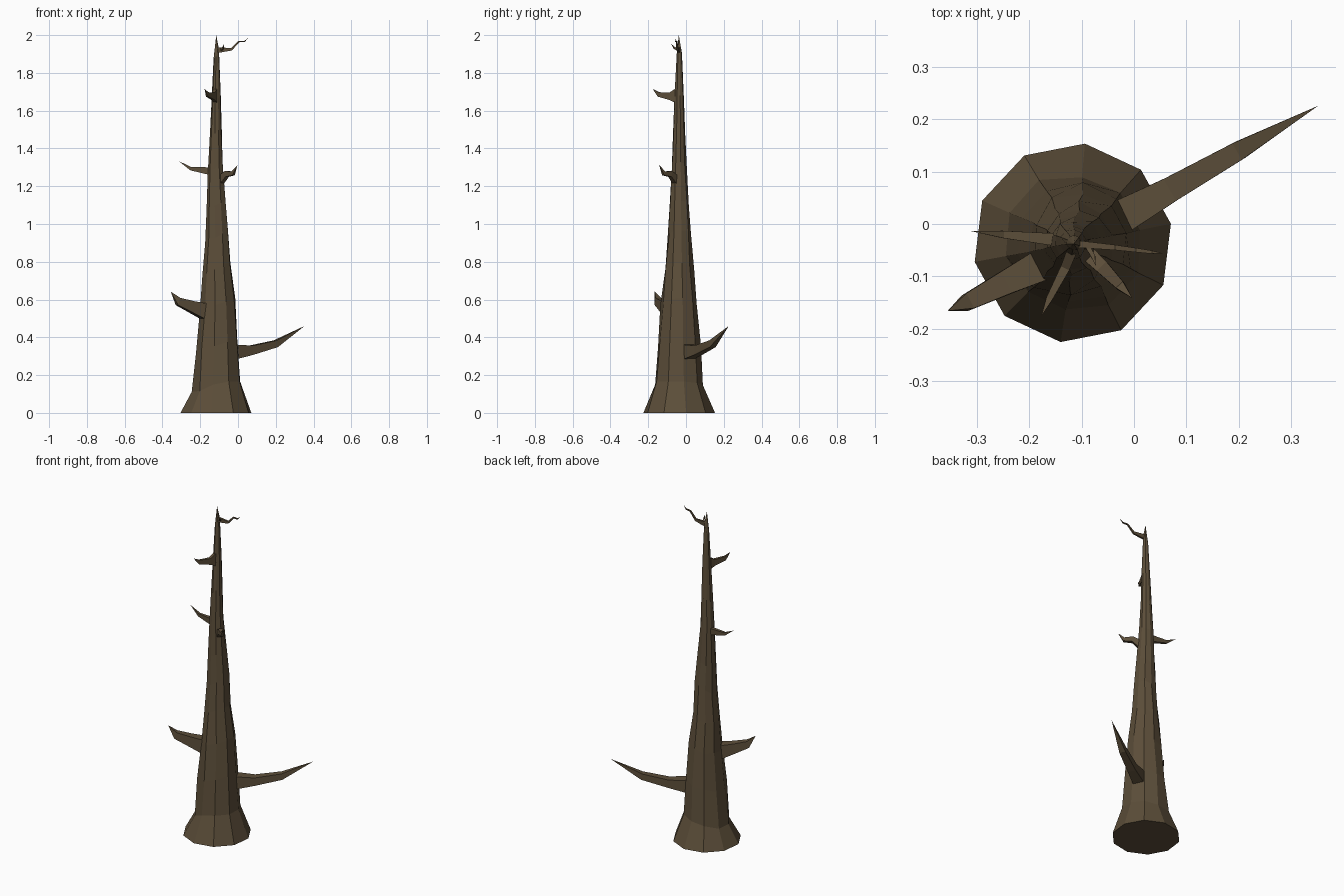
import bpy, bmesh, math, random
from mathutils import Vector

random.seed(4)
cube = bpy.data.objects.get("Cube")
if cube:
    bpy.data.objects.remove(cube, do_unlink=True)

bark = bpy.data.materials.new("dark_brown_bark")
bark.use_nodes = True
color = (0.108, 0.077, 0.042, 1)
bark.diffuse_color = color
bark.node_tree.nodes["Principled BSDF"].inputs["Base Color"].default_value = color


def loft(name, rings, tip):
    """Flat-shaded skin over rings of points, closed by a base cap and a pointed tip."""
    bm = bmesh.new()
    loops = [[bm.verts.new(p) for p in ring] for ring in rings]
    n = len(loops[0])
    end = bm.verts.new(tip)
    bm.faces.new(loops[0][::-1])
    for i in range(n):
        j = (i + 1) % n
        for low, high in zip(loops, loops[1:]):
            bm.faces.new((low[i], low[j], high[j], high[i]))
        bm.faces.new((loops[-1][i], loops[-1][j], end))
    bmesh.ops.recalc_face_normals(bm, faces=bm.faces)
    mesh = bpy.data.meshes.new(name)
    bm.to_mesh(mesh)
    bm.free()
    mesh.materials.append(bark)
    obj = bpy.data.objects.new(name, mesh)
    bpy.context.collection.objects.link(obj)
    return obj


# Trunk: ten-sided, flared foot, slightly wandering taper (height, centre x, radius)
SIDES = 10
PROFILE = [(0, -0.117, 0.191), (0.145, -0.115, 0.132), (0.36, -0.112, 0.112),
           (0.58, -0.109, 0.096), (0.76, -0.115, 0.077), (0.94, -0.112, 0.063),
           (1.1, -0.117, 0.053), (1.3, -0.121, 0.041), (1.48, -0.119, 0.032),
           (1.66, -0.117, 0.025), (1.9, -0.115, 0.014)]
rings = []
for z, cx, r in PROFILE:
    ring = []
    for k in range(SIDES):
        a = math.radians(11 + 36 * k)
        wobble = 0 if z == 0 else random.uniform(-0.05, 0.05)
        rise = 0 if z == 0 else 0.03 * math.cos(a) + random.uniform(-0.01, 0.01)
        rr = r * (1 + wobble)
        ring.append((cx + rr * math.cos(a), -0.036 + rr * math.sin(a), z + rise))
    rings.append(ring)
loft("trunk", rings, (-0.115, -0.038, 2.0))


def branch(name, stations, tip):
    """Four-sided tapering branch; each station is x, y, z, half width, half height."""
    points = [Vector(s[:3]) for s in stations] + [Vector(tip)]
    rings = []
    for i, s in enumerate(stations):
        along = points[i + 1] - points[max(i - 1, 0)]
        side = Vector((-along.y, along.x, 0)).normalized() * s[3]
        # The cross-section leans partly with the direction of growth
        up = Vector((0, 0, 1))
        if i:
            up = (up + along.cross(Vector((-along.y, along.x, 0))).normalized()).normalized()
        up *= s[4]
        p = points[i]
        rings.append([p - side - up, p + side - up, p + side + up, p - side + up])
    return loft(name, rings, tip)


branch("low_left_branch",
       [(-0.02, 0.016, 0.323, 0.032, 0.038), (0.07, 0.066, 0.332, 0.024, 0.024),
        (0.2, 0.14, 0.366, 0.018, 0.018)], (0.352, 0.226, 0.46))
branch("low_right_branch",
       [(-0.18, -0.08, 0.537, 0.03, 0.043), (-0.247, -0.113, 0.562, 0.023, 0.03),
        (-0.318, -0.149, 0.59, 0.016, 0.02)], (-0.356, -0.166, 0.642))
branch("middle_right_branch",
       [(-0.15, -0.03, 1.28, 0.012, 0.02), (-0.25, -0.02, 1.293, 0.007, 0.009)],
       (-0.314, -0.013, 1.333))
branch("middle_left_branch",
       [(-0.095, -0.05, 1.225, 0.015, 0.028), (-0.06, -0.083, 1.265, 0.013, 0.015),
        (-0.026, -0.118, 1.268, 0.009, 0.011)], (-0.003, -0.142, 1.312))
branch("upper_front_branch",
       [(-0.116, -0.045, 1.68, 0.01, 0.042), (-0.132, -0.085, 1.676, 0.009, 0.019),
        (-0.163, -0.145, 1.686, 0.006, 0.012)], (-0.177, -0.176, 1.715))
branch("top_branch",
       [(-0.112, -0.038, 1.92, 0.007, 0.015), (-0.035, -0.045, 1.925, 0.005, 0.007),
        (0.005, -0.05, 1.966, 0.004, 0.004), (0.035, -0.054, 1.967, 0.003, 0.003)],
       (0.055, -0.056, 1.986))
branch("top_twig",
       [(-0.09, -0.04, 1.923, 0.005, 0.007), (-0.078, -0.062, 1.932, 0.004, 0.005)],
       (-0.073, -0.08, 1.955))
